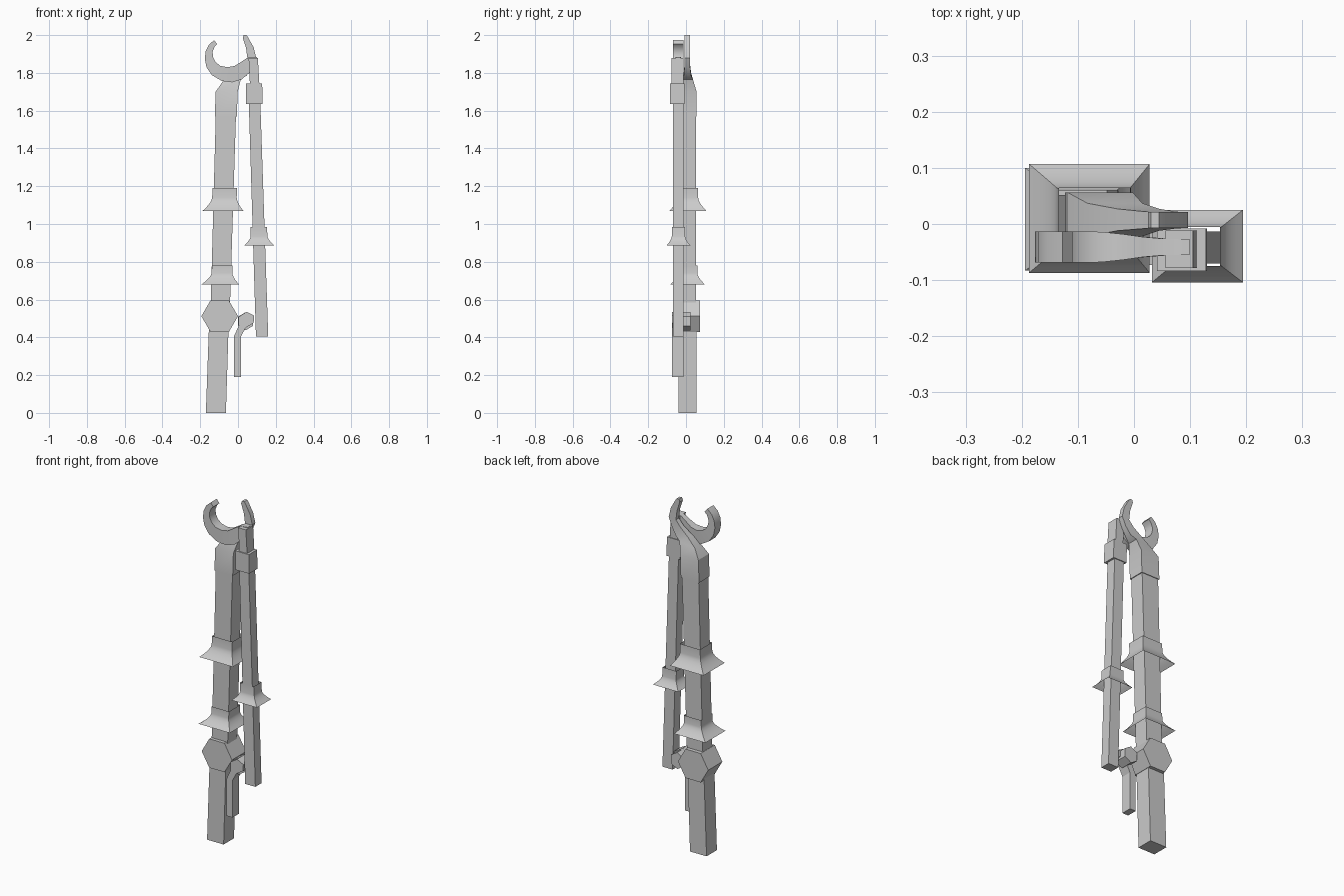
import bpy, bmesh, math

if "Cube" in bpy.data.objects:
    bpy.data.objects.remove(bpy.data.objects["Cube"])


def finish(name, bm, smooth=None):
    bmesh.ops.recalc_face_normals(bm, faces=bm.faces[:])
    me = bpy.data.meshes.new(name)
    bm.to_mesh(me)
    bm.free()
    ob = bpy.data.objects.new(name, me)
    bpy.context.collection.objects.link(ob)
    if smooth:
        bpy.ops.object.select_all(action='DESELECT')
        ob.select_set(True)
        bpy.context.view_layer.objects.active = ob
        bpy.ops.object.shade_smooth_by_angle(angle=math.radians(smooth))
    return ob


def loft(name, sections, caps=True, smooth=None):
    """Join a list of closed rings that have equal point counts."""
    bm = bmesh.new()
    rings = [[bm.verts.new(p) for p in s] for s in sections]
    for a, b in zip(rings, rings[1:]):
        n = len(a)
        for i in range(n):
            bm.faces.new((a[i], a[(i + 1) % n], b[(i + 1) % n], b[i]))
    if caps:
        bm.faces.new(rings[0])
        bm.faces.new(rings[-1])
    return finish(name, bm, smooth)


def rect(z, x0, x1, y0, y1):
    return [(x0, y0, z), (x1, y0, z), (x1, y1, z), (x0, y1, z)]


def cut(l, r, y0, y1):
    """Section across a flat bar, from edge point l to edge point r (x, z)."""
    return [(l[0], y0, l[1]), (r[0], y0, r[1]), (r[0], y1, r[1]), (l[0], y1, l[1])]


def prism(name, pts, y0, y1):
    return loft(name, [[(x, y, z) for x, z in pts] for y in (y0, y1)])


def flange(name, base, neck, top, z0, z1, z2):
    """Open flared skirt: wide rim at z0, curving in to a collar z1-z2."""
    secs = []
    for i in range(6):
        t = i / 5
        f = (1 - t) ** 1.6
        secs.append(rect(z0 + (z1 - z0) * t, *[n + (b - n) * f for b, n in zip(base, neck)]))
    secs.append(rect(z2, *top))
    return loft(name, secs, caps=False, smooth=30)


# Long main arm: lower grip and shaft
loft("main_grip", [rect(0, -.17, -.064, -.04, .055), rect(.45, -.154, -.05, -.04, .055)])
loft("main_shaft", [rect(.55, -.145, -.043, -.035, .052), rect(1.6, -.117, -.01, -.035, .052)])

# Hexagonal joint
prism("hex_joint", [(-.097 + .097 * math.cos(a), .512 + .0965 * math.sin(a))
                    for a in (math.radians(60 * k) for k in range(6))], -.055, .074)

# Rear jaw: block that thins and bends into a straight tip
loft("rear_jaw", [
    cut((-.123, 1.57), (-.006, 1.57), -.04, .056),
    cut((-.118, 1.70), (-.002, 1.70), -.04, .056),
    cut((-.083, 1.752), (.015, 1.765), -.022, .037),
    cut((-.03, 1.80), (.045, 1.785), -.012, .027),
    cut((.02, 1.84), (.075, 1.83), -.008, .022),
    cut((.05, 1.875), (.096, 1.88), -.007, .021),
    cut((.043, 1.93), (.083, 1.935), -.007, .021),
    cut((.025, 1.985), (.055, 1.985), -.007, .021),
    cut((.03, 2.0), (.045, 2.0), -.007, .021)], smooth=25)

# Front hooked jaw
outer = [(-.127, 1.973), (-.155, 1.948), (-.171, 1.915), (-.176, 1.875), (-.167, 1.83),
         (-.138, 1.788), (-.085, 1.757), (-.03, 1.75), (.02, 1.766), (.06, 1.80), (.096, 1.865)]
inner = [(-.11, 1.952), (-.125, 1.937), (-.134, 1.912), (-.133, 1.885), (-.121, 1.86),
         (-.095, 1.838), (-.058, 1.83), (-.02, 1.836), (.015, 1.857), (.05, 1.88), (.1, 1.884)]
half = [.028] * 6 + [.027, .023, .018, .015, .013]
loft("hook_jaw", [cut(o, i, -.041 - h, -.041 + h) for o, i, h in zip(outer, inner, half)], smooth=35)

# Second arm with its collar and head
loft("second_shaft", [rect(.405, .095, .16, -.07, -.013), rect(1.68, .056, .117, -.07, -.013)])
loft("second_collar", [rect(1.635, .043, .13, -.084, -.008), rect(1.745, .041, .128, -.084, -.008)])
loft("second_head", [rect(1.74, .063, .113, -.078, -.012), rect(1.88, .056, .105, -.078, -.012)])

# Flared hand guards
flange("lower_guard", (-.194, .006, -.083, .1), (-.14, -.03, -.043, .06),
       (-.138, -.028, -.043, .06), .68, .74, .78)
flange("upper_guard", (-.187, .028, -.087, .107), (-.137, -.007, -.045, .064),
       (-.134, -.005, -.045, .064), 1.07, 1.14, 1.19)
flange("second_guard", (.032, .194, -.104, .025), (.067, .156, -.075, -.005),
       (.065, .153, -.075, -.005), .885, .935, .985)

# Small side lever and its pivot knob
prism("lever", [(-.022, .19), (.016, .19), (.016, .405), (.04, .45), (.083, .477), (.085, .515),
                (.045, .535), (.003, .508), (.004, .46), (-.022, .405)], -.073, -.013)
prism("lever_knob", [(.04 + .046 * math.cos(a), .485 + .048 * math.sin(a))
                     for a in (math.radians(60 * k + 30) for k in range(6))], -.05, .024)
